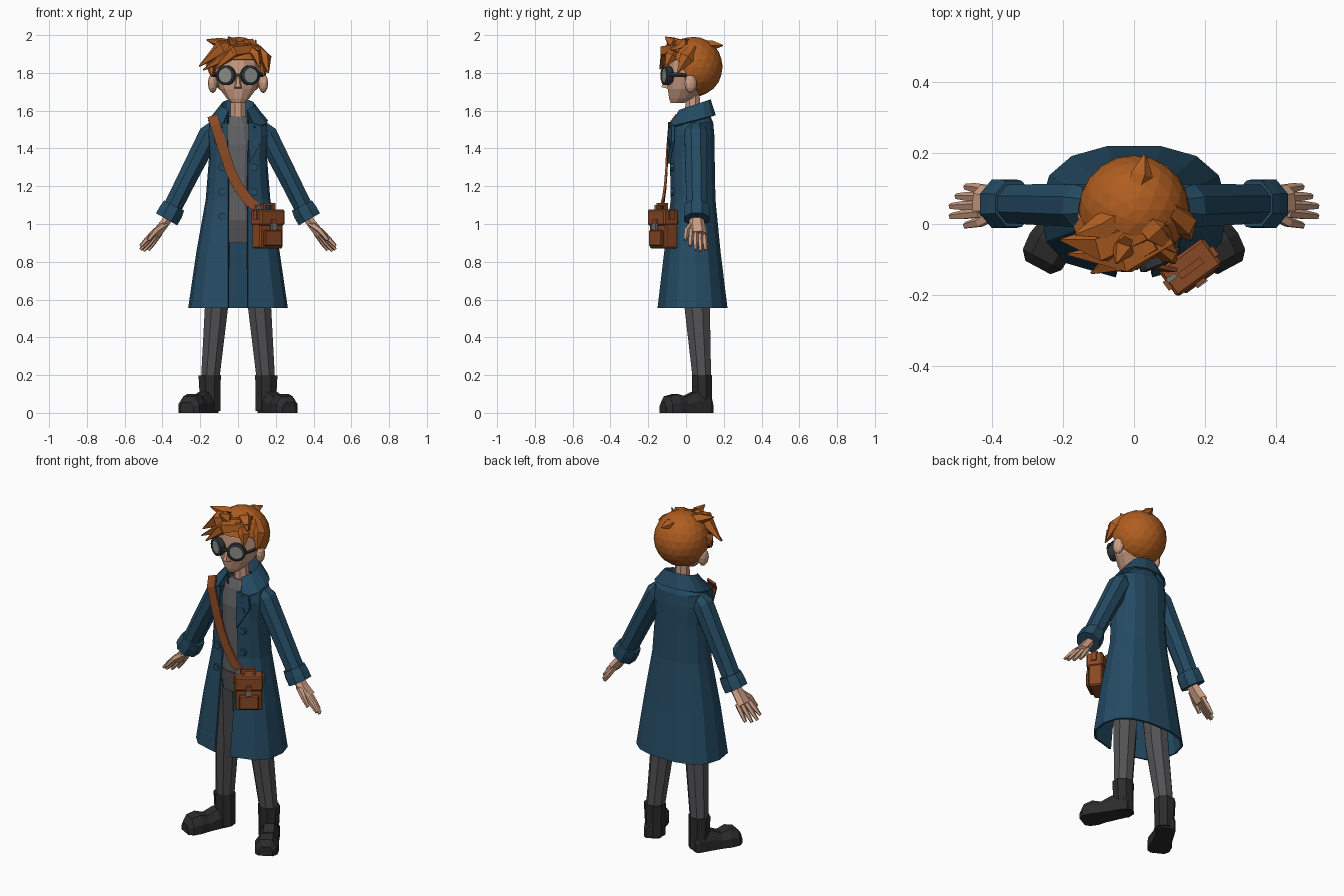
import bpy, bmesh, math
from mathutils import Vector, Matrix

if "Cube" in bpy.data.objects:
    bpy.data.objects.remove(bpy.data.objects["Cube"])


def mat(name, r, g, b):
    m = bpy.data.materials.new(name)
    m.diffuse_color = (r, g, b, 1)
    m.use_nodes = True
    m.node_tree.nodes["Principled BSDF"].inputs["Base Color"].default_value = m.diffuse_color
    return m


SKIN = mat("skin", 0.60, 0.34, 0.23)
HAIR = mat("hair_orange", 0.43, 0.11, 0.015)
COAT = mat("coat_blue", 0.018, 0.07, 0.125)
SHIRT = mat("shirt_grey", 0.12, 0.12, 0.13)
PANTS = mat("trouser_grey", 0.085, 0.085, 0.09)
BOOT = mat("boot_black", 0.025, 0.025, 0.025)
LEATHER = mat("leather_brown", 0.25, 0.065, 0.018)
FRAME = mat("goggle_dark", 0.03, 0.035, 0.04)
LENS = mat("lens_grey", 0.25, 0.27, 0.25)
METAL = mat("buckle_grey", 0.17, 0.17, 0.17)


def finish(name, bm, m):
    bmesh.ops.recalc_face_normals(bm, faces=bm.faces)
    me = bpy.data.meshes.new(name)
    bm.to_mesh(me)
    bm.free()
    me.materials.append(m)
    ob = bpy.data.objects.new(name, me)
    bpy.context.collection.objects.link(ob)
    return ob


def loft(name, rings, m, closed=True):
    """Skin a list of equal-length rings; closed rings get end caps."""
    bm = bmesh.new()
    vs = [[bm.verts.new(p) for p in r] for r in rings]
    n = len(rings[0])
    for a, b in zip(vs, vs[1:]):
        for i in range(n if closed else n - 1):
            j = (i + 1) % n
            bm.faces.new((a[i], a[j], b[j], b[i]))
    if closed:
        bm.faces.new(vs[0])
        bm.faces.new(vs[-1])
    return finish(name, bm, m)


def tube(name, pts, m, n=8, turn=0.0):
    """pts: (centre, radius along y, radius across). Follows the path."""
    P = [Vector(p[0]) for p in pts]
    rings = []
    for i, (c, ru, rv) in enumerate(pts):
        d = (P[min(i + 1, len(P) - 1)] - P[max(i - 1, 0)]).normalized()
        ref = Vector((0, 1, 0)) if abs(d.y) < 0.9 else Vector((1, 0, 0))
        u = (ref - d * ref.dot(d)).normalized()
        v = d.cross(u)
        angs = [turn + 2 * math.pi * k / n for k in range(n)]
        rings.append([P[i] + u * ru * math.cos(a) + v * rv * math.sin(a) for a in angs])
    return loft(name, rings, m)


def stack(name, secs, m, n=10):
    """secs: (z, half width, front y, back y) stacked ellipses."""
    rings = []
    for z, hw, f, b in secs:
        angs = [2 * math.pi * (k + 0.5) / n for k in range(n)]
        rings.append([(hw * math.sin(a), (f + b) / 2 - (b - f) / 2 * math.cos(a), z) for a in angs])
    return loft(name, rings, m)


def box(name, size, M, m, bevel=0.0):
    bm = bmesh.new()
    bmesh.ops.create_cube(bm, size=1, matrix=M @ Matrix.Diagonal((*size, 1)))
    if bevel:
        bmesh.ops.bevel(bm, geom=bm.edges[:], offset=bevel, segments=1, affect='EDGES')
    return finish(name, bm, m)


def cyl(name, r, depth, M, m, n=12):
    bm = bmesh.new()
    bmesh.ops.create_cone(bm, cap_ends=True, segments=n, radius1=r, radius2=r, depth=depth,
                          matrix=M @ Matrix.Rotation(math.pi / 2, 4, 'X'))
    return finish(name, bm, m)


T = Matrix.Translation


def open_ring(hw, f, b, gap, zf, zb, n=13):
    """C-shaped section open at the front."""
    out = []
    for k in range(n + 1):
        a = math.radians(18 + 324 * k / n)
        s, c = math.sin(a), math.cos(a)
        x = hw * math.copysign(abs(s) ** 0.8, s)
        y = (f + b) / 2 - (b - f) / 2 * math.copysign(abs(c) ** 0.8, c)
        if k in (0, n):
            x, y = math.copysign(gap, x), f
        out.append((x, y, zf + (zb - zf) * (y - f) / (b - f)))
    return out


def thicken(ob, t):
    md = ob.modifiers.new("thickness", 'SOLIDIFY')
    md.thickness, md.offset = t, 0


# coat body, collar
coat = loft("coat_body", [open_ring(hw, f, b, g, z, z) for z, hw, f, b, g in (
    (0.555, 0.258, -0.145, 0.217, 0.05), (0.85, 0.215, -0.11, 0.18, 0.05),
    (1.13, 0.165, -0.075, 0.152, 0.05), (1.35, 0.148, -0.08, 0.148, 0.052),
    (1.47, 0.158, -0.075, 0.146, 0.058), (1.535, 0.15, -0.06, 0.14, 0.06),
    (1.58, 0.09, -0.03, 0.12, 0.05))], COAT, closed=False)
thicken(coat, 0.012)
collar = loft("collar", [open_ring(0.088, -0.02, 0.115, 0.05, 1.53, 1.57),
                         open_ring(0.088, -0.035, 0.132, 0.05, 1.60, 1.655),
                         open_ring(0.155, -0.09, 0.155, 0.085, 1.51, 1.575)], COAT, closed=False)
thicken(collar, 0.01)

# shirt, waistband, neck
stack("shirt", [(0.97, 0.12, -0.055, 0.11), (1.2, 0.11, -0.06, 0.11), (1.42, 0.12, -0.06, 0.11),
                (1.52, 0.10, -0.04, 0.10), (1.57, 0.05, -0.015, 0.085)], SHIRT)
stack("waistband", [(0.90, 0.135, -0.055, 0.125), (0.97, 0.13, -0.06, 0.12),
                    (1.02, 0.124, -0.062, 0.115)], PANTS)
stack("neck", [(1.53, 0.045, -0.01, 0.08), (1.70, 0.04, -0.005, 0.075)], SKIN, 8)

for s, side in ((1, "left"), (-1, "right")):
    # legs and boots
    tube(side + "_leg", [((s * .102, .035, .96), .085, .068), ((s * .115, .06, .55), .072, .066),
                         ((s * .148, .085, .17), .052, .052)], PANTS, 8, math.pi / 8)
    tube(side + "_boot_shaft", [((s * .15, .085, .2), .058, .064), ((s * .148, .085, .1), .056, .06),
                                ((s * .146, .087, .01), .056, .058)], BOOT, 8, math.pi / 8)
    d, w = Vector((s * .47, -.88, 0)), Vector((.88, s * .47, 0))
    rings = []
    for t, hw, h in ((0, .035, .08), (.02, .048, .11), (.1, .052, .11), (.16, .056, .085),
                     (.21, .066, .1), (.26, .062, .088), (.285, .04, .055)):
        o = Vector((s * .137, .128, 0)) + d * t
        rings.append([o + w * a * hw + Vector((0, 0, h * b)) for a, b in
                      ((-1, 0), (-1, .55), (-.55, 1), (.55, 1), (1, .55), (1, 0))])
    loft(side + "_boot_foot", rings, BOOT)

    # sleeve and cuff
    tube(side + "_sleeve", [((s * .10, .05, 1.535), .045, .035), ((s * .15, .052, 1.475), .065, .062),
                            ((s * .26, .055, 1.26), .062, .056), ((s * .355, .057, 1.07), .058, .053)],
         COAT, 8, math.pi / 8)
    tube(side + "_cuff", [((s * .338, .057, 1.098), .07, .064), ((s * .355, .057, 1.065), .074, .07),
                          ((s * .378, .057, 1.025), .074, .07)], COAT, 8, math.pi / 8)

    # hand
    dv, vv = Vector((s * .63, 0, -.77)), Vector((s * .77, 0, .63))
    palm = Vector((s * .435, .062, .945))
    tube(side + "_palm", [((s * .355, .057, 1.05), .034, .028), ((s * .395, .057, .995), .044, .028),
                          (palm, .05, .03)], SKIN, 6)
    for i, (y, v, ln) in enumerate(((.022, .024, .10), (.05, .012, .115), (.078, -.006, .11), (.105, -.022, .09))):
        k = palm + vv * v * .6 - dv * .02
        k.y = .03 + (y - .022) * .8
        e = palm + vv * v + dv * ln
        e.y = y
        tube(f"{side}_finger_{i}", [(k, .014, .015), (k.lerp(e, .6), .014, .014), (e, .009, .009)], SKIN, 5)
    tube(side + "_thumb", [((s * .385, .035, 1.0), .018, .018), ((s * .435, .005, .965), .016, .016),
                           ((s * .475, -.004, .915), .01, .01)], SKIN, 5)

    # lapel
    loft(side + "_lapel", [[(s * x, y + dy, z) for x, y, z in (
        (.055, -.082, 1.54), (.125, -.066, 1.52), (.128, -.064, 1.44), (.058, -.09, 1.32))]
        for dy in (-.012, .004)], COAT)

    # buttons and pocket flaps
    for i, (z, y) in enumerate(((1.43, -.075), (1.30, -.07), (1.17, -.068), (1.04, -.078))):
        cyl(f"{side}_button_{i}", .02, .026, T((s * .085, y - .002, z)), COAT, 8)

    # ear
    bm = bmesh.new()
    bmesh.ops.create_icosphere(bm, subdivisions=2, radius=1, matrix=T((s * .134, .025, 1.745))
                               @ Matrix.Rotation(s * .3, 4, 'Z') @ Matrix.Diagonal((.025, .034, .052, 1)))
    finish(side + "_ear", bm, SKIN)

    # goggle ring, lens and temple arm
    G = T((s * .065, -.108, 1.787)) @ Matrix.Rotation(s * math.radians(22), 4, 'Z')
    prof = ((.040, -.014), (.053, -.008), (.053, .014), (.044, .03), (.038, .02), (.040, -.014))
    n = 14
    loft(side + "_goggle_ring", [[G @ Vector((r * math.cos(2 * math.pi * k / n), y, r * math.sin(2 * math.pi * k / n)))
                                  for k in range(n + 1)] for r, y in prof], FRAME, closed=False)
    cyl(side + "_lens", .041, .012, G, LENS, n)
    tube(side + "_goggle_arm", [((s * .115, -.085, 1.79), .006, .011), ((s * .128, -.04, 1.79), .006, .011),
                                ((s * .132, .03, 1.785), .006, .011)], FRAME, 4)
box("goggle_bridge", (.035, .016, .016), T((0, -.118, 1.79)), FRAME)

# head and nose
stack("head", [(1.64, .035, -.082, -.01), (1.665, .062, -.092, .05), (1.715, .1, -.1, .1),
               (1.78, .122, -.103, .13), (1.86, .122, -.098, .14), (1.93, .085, -.055, .12)], SKIN, 12)
loft("nose", [[(-.012, -.09, 1.79), (.012, -.09, 1.79), (.024, -.09, 1.715), (-.024, -.09, 1.715)],
              [(-.005, -.108, 1.785), (.005, -.108, 1.785), (.011, -.13, 1.725), (-.011, -.13, 1.725)]], SKIN)

# hair cap trimmed along a hairline
bm = bmesh.new()
bmesh.ops.create_icosphere(bm, subdivisions=3, radius=1,
                           matrix=T((0, .04, 1.832)) @ Matrix.Diagonal((.152, .15, .155, 1)))
slant = Vector((0, 1.6, 1))
for co, no in (((0, -.03, 1.845), slant), ((0, 0, 1.87), Vector((0, 0, 1)))):
    bmesh.ops.bisect_plane(bm, geom=bm.verts[:] + bm.edges[:] + bm.faces[:], plane_co=co, plane_no=no)
gone = [f for f in bm.faces if f.calc_center_median().z < 1.87
        and (f.calc_center_median() - Vector((0, -.03, 1.845))).dot(slant) < 0]
bmesh.ops.delete(bm, geom=gone, context='FACES')
thicken(finish("hair_cap", bm, HAIR), .008)

# swept hair locks
locks = (((.10, -.03, 1.93), (-.02, -.095, 1.915), (-.185, -.085, 1.815), .05),
         ((.06, 0, 1.95), (-.09, -.06, 1.93), (-.205, -.045, 1.835), .055),
         ((.06, -.05, 1.94), (-.04, -.10, 1.90), (-.12, -.138, 1.82), .042),
         ((-.03, .03, 1.95), (-.09, -.01, 1.955), (-.165, -.03, 1.975), .04),
         ((.0, .05, 1.95), (.06, -.02, 1.95), (.12, -.08, 1.92), .045),
         ((.06, -.05, 1.93), (.10, -.08, 1.89), (.115, -.11, 1.83), .036),
         ((.10, .04, 1.93), (.145, 0, 1.88), (.16, -.045, 1.80), .042),
         ((0, .07, 1.95), (.02, .14, 1.945), (.03, .195, 1.945), .035),
         ((-.02, 0, 1.94), (-.03, -.07, 1.955), (-.05, -.11, 1.99), .04),
         ((.088, 0, 1.92), (.09, 0, 1.95), (.095, 0, 1.975), .008),
         ((-.12, .03, 1.88), (-.145, -.015, 1.84), (-.14, -.045, 1.78), .034))
for i, (a, b, c, r) in enumerate(locks):
    tube(f"hair_lock_{i}", [(a, r * .7, r * .6), (b, r, r * .8), (c, .004, .004)], HAIR, 5)

# shoulder strap
R2 = math.sqrt(2)
tube("bag_strap", [((x, y, z), .006 * R2, .027 * R2) for x, y, z in (
    (-.135, -.05, 1.57), (-.118, -.088, 1.52), (-.07, -.1, 1.37), (-.04, -.104, 1.28), (0, -.11, 1.2),
    (.055, -.12, 1.125), (.105, -.13, 1.085))], LEATHER, 4, math.pi / 4)

# satchel
B = T((.16, -.125, 0)) @ Matrix.Rotation(math.radians(36), 4, 'Z')
box("bag_body", (.15, .08, .2), B @ T((0, .008, .97)), LEATHER, .008)
box("bag_flap", (.158, .094, .085), B @ T((0, .003, 1.035)), LEATHER, .008)
box("bag_pocket", (.11, .02, .085), B @ T((0, -.04, .925)), LEATHER, .005)
box("bag_tab", (.03, .012, .06), B @ T((0, -.047, .995)), LEATHER)
box("bag_buckle", (.036, .01, .028), B @ T((0, -.052, .985)), METAL)
for s in (1, -1):
    box("bag_handle_post", (.014, .02, .04), B @ T((s * .032, .0, 1.085)), LEATHER)
    box("bag_side_loop", (.014, .03, .05), B @ T((s * .08, .0, 1.05)), LEATHER)
box("bag_handle", (.078, .02, .012), B @ T((0, 0, 1.105)), LEATHER)
box("strap_ring", (.03, .014, .03), B @ T((-.06, .01, 1.085)), METAL)
